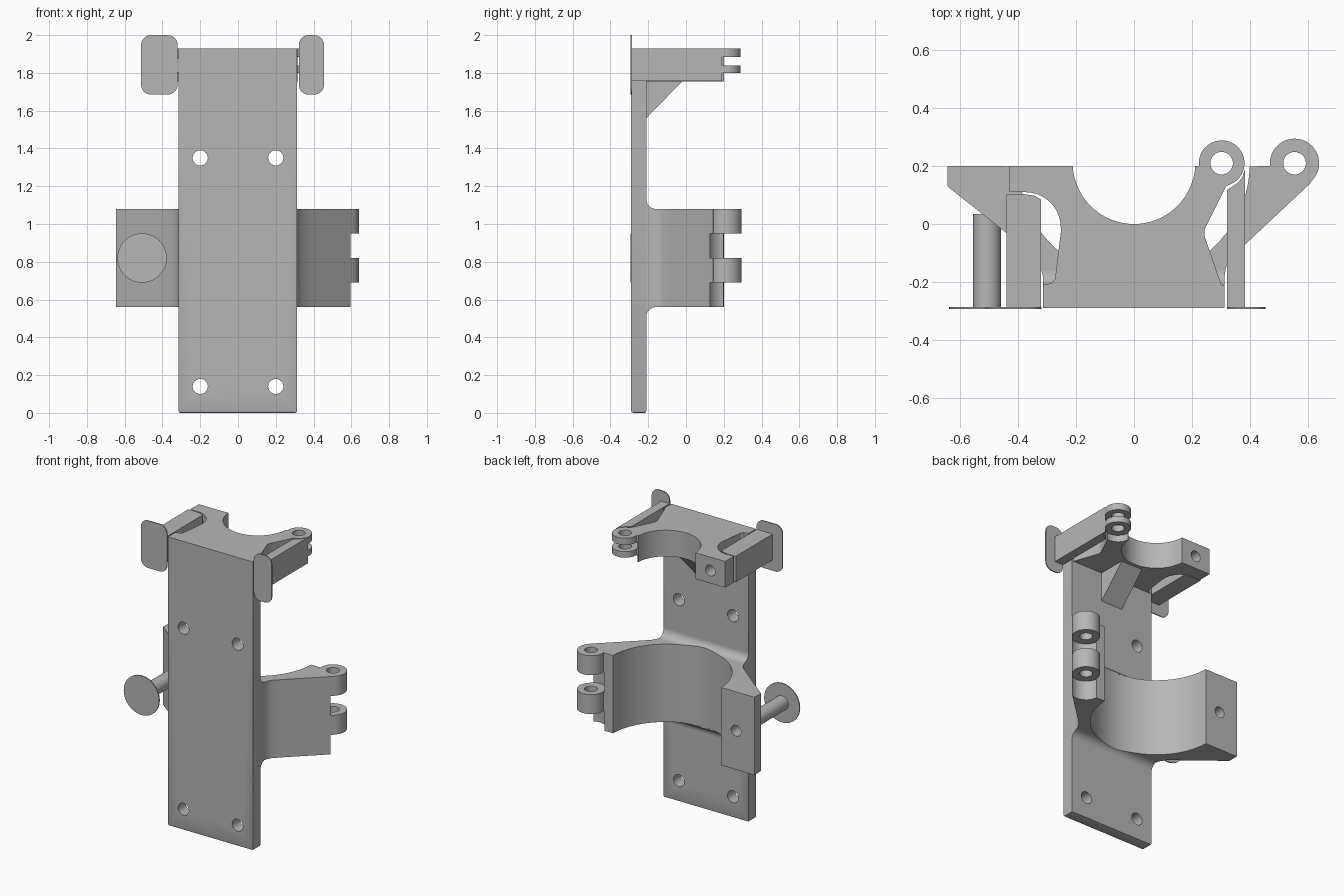
import bpy, bmesh, math
from mathutils import Vector

if "Cube" in bpy.data.objects:
    bpy.data.objects.remove(bpy.data.objects["Cube"])

GREY = (0.47, 0.47, 0.47, 1)
grey = bpy.data.materials.new("plain_grey")
grey.use_nodes = True
grey.diffuse_color = GREY
grey.node_tree.nodes["Principled BSDF"].inputs["Base Color"].default_value = GREY

PLACE = {"z": lambda a, b, h: (a, b, h),
         "y": lambda a, b, h: (a, h, b),
         "x": lambda a, b, h: (h, a, b)}


def prism(name, pts, low, high, axis="z"):
    """Extrude a flat outline along an axis."""
    bm = bmesh.new()
    rings = [[bm.verts.new(PLACE[axis](a, b, h)) for a, b in pts] for h in (low, high)]
    n = len(pts)
    bm.faces.new(rings[0])
    bm.faces.new(rings[1])
    for i in range(n):
        j = (i + 1) % n
        bm.faces.new((rings[0][i], rings[0][j], rings[1][j], rings[1][i]))
    bmesh.ops.recalc_face_normals(bm, faces=bm.faces)
    mesh = bpy.data.meshes.new(name)
    bm.to_mesh(mesh)
    bm.free()
    mesh.materials.append(grey)
    obj = bpy.data.objects.new(name, mesh)
    bpy.context.collection.objects.link(obj)
    return obj


def arc(cx, cy, r, start, end, steps=16):
    angles = [math.radians(start + (end - start) * i / steps) for i in range(steps + 1)]
    return [(cx + r * math.cos(t), cy + r * math.sin(t)) for t in angles]


def rod(name, centre, r, low, high, axis="z"):
    return prism(name, arc(*centre, r, 0, 360, 48)[:-1], low, high, axis)


def box(name, a0, a1, b0, b1, low, high, axis="z"):
    return prism(name, [(a0, b0), (a1, b0), (a1, b1), (a0, b1)], low, high, axis)


def cut(obj, *cutters):
    """Subtract the cutters, then discard them."""
    for cutter in cutters:
        cutter.hide_render = True
        mod = obj.modifiers.new("cut", "BOOLEAN")
        mod.operation = "DIFFERENCE"
        mod.solver = "EXACT"
        mod.object = cutter
    bpy.context.view_layer.update()
    mesh = bpy.data.meshes.new_from_object(
        obj.evaluated_get(bpy.context.evaluated_depsgraph_get()))
    obj.modifiers.clear()
    obj.data = mesh
    for cutter in cutters:
        bpy.data.objects.remove(cutter)


# Mounting plate with eased lower edges and four screw holes
FRONT, BACK, TOP = -0.29, -0.21, 1.93
plate = box("mounting_plate", -0.315, 0.313, FRONT, BACK, 0, TOP)
bm = bmesh.new()
bm.from_mesh(plate.data)
bottom = [e for e in bm.edges if all(v.co.z < 0.01 for v in e.verts)]
bmesh.ops.bevel(bm, geom=bottom, offset=0.01, segments=2, affect="EDGES", profile=0.5)
bm.to_mesh(plate.data)
bm.free()
cut(plate, *[rod("screw_cutter", (x, z), 0.04, -0.4, 0, "y")
             for x in (-0.2, 0.2) for z in (0.14, 1.35)])


def hinge(label, body, pin, radius, layers, gaps):
    """Stacked hinge rings, with clearance cut in the clamp body."""
    cutters = [rod("gap_cutter", pin, radius + 0.007, a, b) for a, b in gaps]
    cut(body, rod("pin_cutter", pin, 0.039, 0.3, 2.1), *cutters)
    for i, (a, b) in enumerate(layers):
        ring = rod(f"{label}_hinge_ring_{i + 1}", pin, radius, a, b)
        cut(ring, rod("pin_cutter", pin, 0.039, 0.3, 2.1))


# Upper clamp: narrow half-round cradle
outline = [(0.302, BACK), (-0.312, BACK), (-0.285, -0.205), (-0.273, -0.19), (-0.253, -0.03)]
outline += arc(-0.375, -0.012, 0.122, 0, 90, 10)
outline += [(-0.43, 0.11), (-0.43, 0.2)]
outline += arc(0, 0.212, 0.212, 183, 357, 40)
outline += [(0.3, 0.2), (0.345, 0.145), (0.318, 0.13), (0.243, -0.02), (0.243, -0.04)]
upper = prism("upper_clamp", outline, 1.755, TOP)
cut(upper, rod("bolt_cutter", (-0.32, 1.84), 0.036, -0.02, 0.3, "y"))
hinge("upper", upper, (0.303, 0.21), 0.079,
      [(1.80, 1.84), (1.885, TOP)], [(1.7, 1.80), (1.84, 1.885)])

# Gusset below the upper clamp
prism("gusset", [(BACK, 1.755), (-0.02, 1.755), (BACK, 1.56)], -0.08, 0.08, "x")

# Lower clamp: wide half-round cradle with flared arms
LOW, HIGH = 0.56, 1.08
BORE = (0, 0.21)
outline = [(0.313, BACK), (-0.315, BACK), (-0.315, -0.18), (-0.322, -0.15), (-0.345, -0.11),
           (-0.435, -0.036), (-0.645, 0.13), (-0.645, 0.2)]
outline += arc(*BORE, 0.4, 181.5, 358.5, 64)
outline += [(0.555, 0.2), (0.612, 0.143), (0.385, -0.07), (0.335, -0.12),
            (0.318, -0.15), (0.313, -0.18)]
lower = prism("lower_clamp", outline, LOW, HIGH)
cut(lower, rod("bolt_cutter", (-0.51, 0.82), 0.036, 0.04, 0.3, "y"))
hinge("lower", lower, (0.555, 0.21), 0.085,
      [(0.69, 0.82), (0.95, HIGH)], [(0.5, 0.69), (0.82, 0.95)])

# Fillets where the lower clamp meets the plate
for name, z, s in (("upper_fillet", HIGH, 1), ("lower_fillet", LOW, -1)):
    curve = [(y, z + s * h) for y, h in arc(BACK + 0.05, 0.05, 0.05, 180, 270, 8)]
    fillet = prism(name, [(BACK, z)] + curve, -0.315, 0.313, "x")
    cut(fillet, rod("bore_cutter", BORE, 0.4, 0.4, 1.3))

# Print supports with thin rounded feet
prism("right_support", [(-0.44, FRONT), (-0.322, FRONT), (-0.322, 0.085), (-0.345, 0.098),
                        (-0.38, 0.103), (-0.44, 0.103)], 1.757, TOP)
prism("left_support", [(0.322, FRONT), (0.384, FRONT), (0.384, 0.19), (0.374, 0.16),
                       (0.352, 0.137), (0.322, 0.118)], 1.757, TOP)
rod("pin_support", (-0.508, 0.82), 0.048, FRONT, 0.035, "y")
rod("pin_support_foot", (-0.508, 0.82), 0.131, -0.294, -0.287, "y")
for name, x0, x1 in (("right_support_foot", -0.513, -0.32), ("left_support_foot", 0.322, 0.455)):
    r, z0, z1 = 0.052, 1.685, 2.0
    pts = []
    for cx, cz, start in ((x1 - r, z1 - r, 0), (x0 + r, z1 - r, 90),
                          (x0 + r, z0 + r, 180), (x1 - r, z0 + r, 270)):
        pts += arc(cx, cz, r, start, start + 90, 8)
    prism(name, pts, -0.294, -0.287, "y")

# Smooth the round surfaces, keep edges sharp
bpy.ops.object.select_all(action="DESELECT")
for obj in bpy.context.collection.objects:
    if obj.type == "MESH" and grey.name in obj.data.materials:
        obj.select_set(True)
        bpy.context.view_layer.objects.active = obj
bpy.ops.object.shade_smooth_by_angle(angle=math.radians(30))
